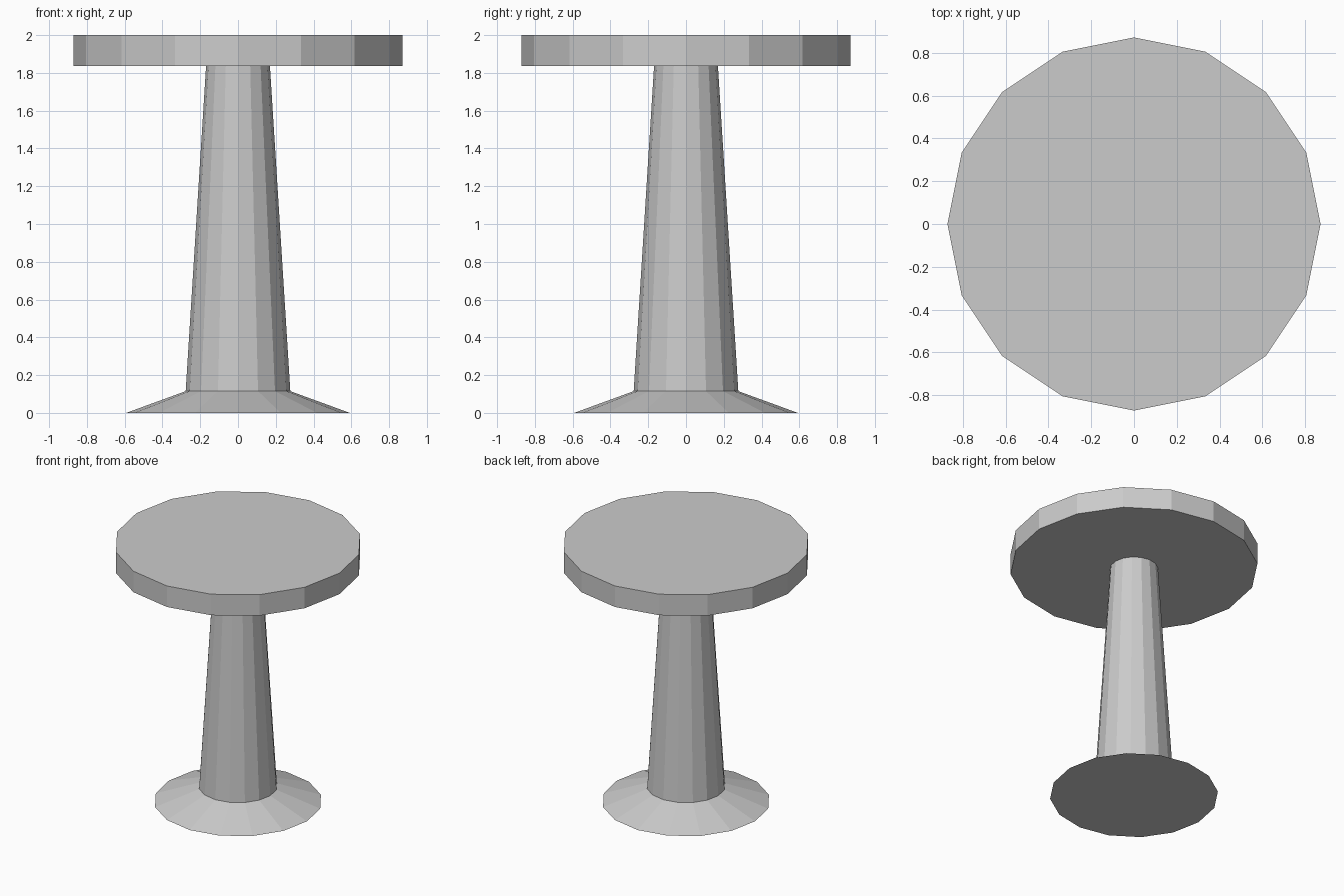
import bpy, bmesh
from math import cos, sin, tau

if "Cube" in bpy.data.objects:
    bpy.data.objects.remove(bpy.data.objects["Cube"])

SIDES = 16


def lathe(name, profile):
    """Flat-shaded closed solid turned from (radius, z) points, bottom to top."""
    bm = bmesh.new()
    rings = [[bm.verts.new((r * cos(tau * i / SIDES), r * sin(tau * i / SIDES), z))
              for i in range(SIDES)] for r, z in profile]
    for low, high in zip(rings, rings[1:]):
        for i in range(SIDES):
            j = (i + 1) % SIDES
            bm.faces.new((low[i], low[j], high[j], high[i]))
    bm.faces.new(rings[0][::-1])
    bm.faces.new(rings[-1])
    mesh = bpy.data.meshes.new(name)
    bm.to_mesh(mesh)
    bm.free()
    obj = bpy.data.objects.new(name, mesh)
    bpy.context.collection.objects.link(obj)
    return obj


# Flared foot running into the tapered column
lathe("pedestal", [(0.592, 0), (0.277, 0.115), (0.169, 1.838)])

# Thick round top
lathe("table_top", [(0.871, 1.837), (0.871, 2.0)])
